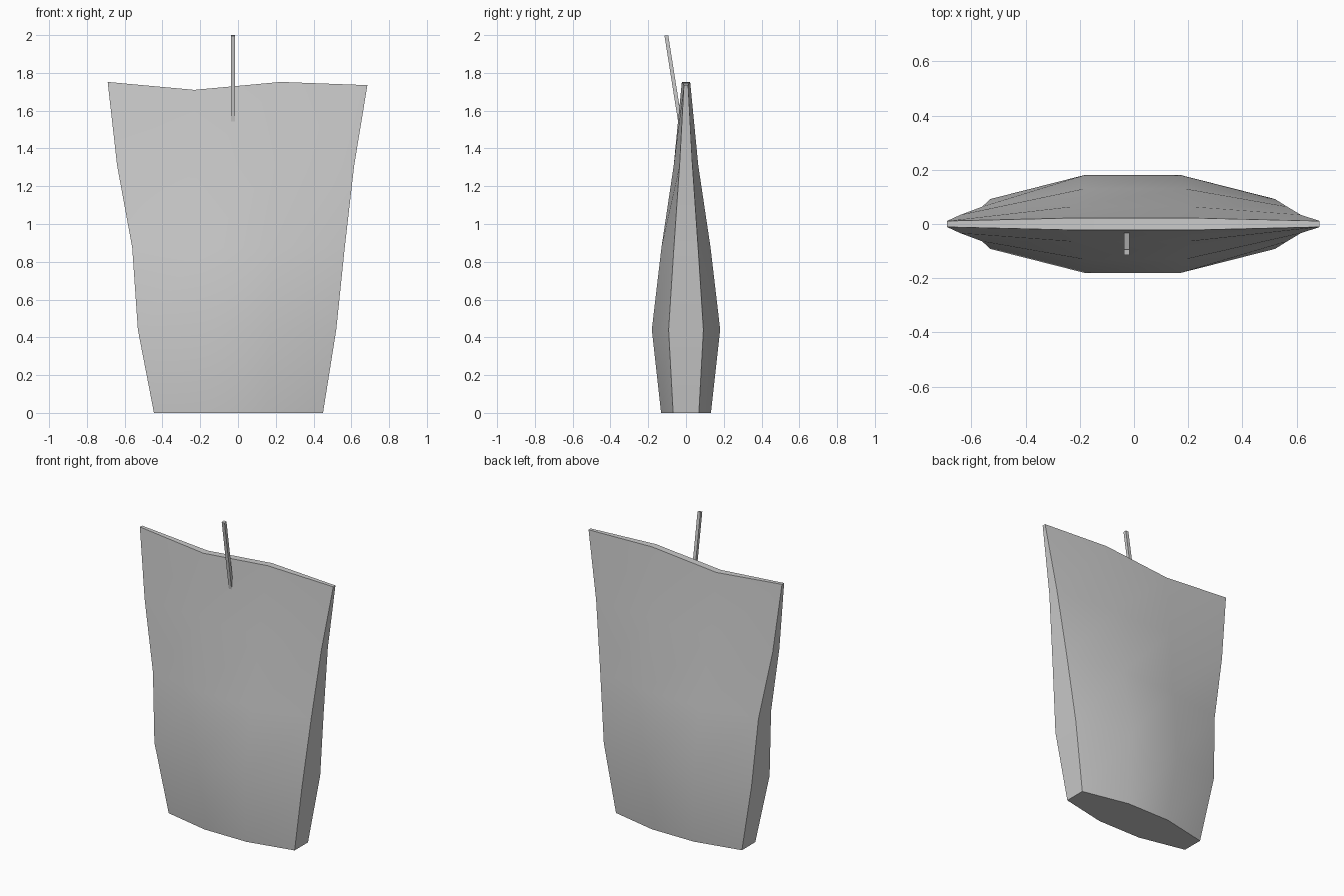
import bpy, bmesh, math
from mathutils import Vector, Matrix

cube = bpy.data.objects.get("Cube")
if cube:
    bpy.data.objects.remove(cube, do_unlink=True)


def material(name, color):
    m = bpy.data.materials.new(name)
    m.use_nodes = True
    m.diffuse_color = color
    m.node_tree.nodes["Principled BSDF"].inputs["Base Color"].default_value = color
    return m


def finish(name, bm, mat, smooth):
    bmesh.ops.recalc_face_normals(bm, faces=bm.faces)
    mesh = bpy.data.meshes.new(name)
    bm.to_mesh(mesh)
    bm.free()
    mesh.materials.append(mat)
    ob = bpy.data.objects.new(name, mesh)
    bpy.context.collection.objects.link(ob)
    if smooth:
        bpy.ops.object.select_all(action="DESELECT")
        ob.select_set(True)
        bpy.context.view_layer.objects.active = ob
        bpy.ops.object.shade_smooth_by_angle(angle=math.radians(30))
    return ob


grey = material("light grey", (0.6, 0.6, 0.6, 1))

# Pouch: rows of (height, right edge x, left edge x, middle depth, edge depth)
rows = [
    (0.0, -0.445, 0.45, 0.132, 0.068),
    (0.44, -0.53, 0.52, 0.181, 0.092),
    (0.875, -0.56, 0.565, 0.13, 0.064),
    (1.31, -0.64, 0.615, 0.065, 0.034),
    (1.74, -0.69, 0.685, 0.022, 0.011),
]
wavy_top = [1.752, 1.71, 1.752, 1.735]

bm = bmesh.new()
rings = []
for z, x0, x1, mid, edge in rows:
    depths = [edge, mid, mid, edge]
    pts = []
    for i, d in enumerate(depths):
        height = wavy_top[i] if z == rows[-1][0] else z
        pts.append((x0 + (x1 - x0) * i / 3, d, height))
    front = [bm.verts.new((x, -d, h)) for x, d, h in pts]
    back = [bm.verts.new((x, d, h)) for x, d, h in reversed(pts)]
    rings.append(front + back)

# Walls between neighbouring rings
for low, high in zip(rings, rings[1:]):
    for i in range(8):
        j = (i + 1) % 8
        bm.faces.new((low[i], low[j], high[j], high[i]))

# Flat base and wavy top seam, as strips across the thickness
for ring in (rings[0], rings[-1]):
    for i in range(3):
        bm.faces.new((ring[i], ring[i + 1], ring[6 - i], ring[7 - i]))
finish("pouch", bm, grey, True)

# Straw: a thin square rod leaning forward, pushed through the front
bottom, top = Vector((-0.026, -0.022, 1.48)), Vector((-0.026, -0.104, 1.998))
axis = top - bottom
bm = bmesh.new()
bmesh.ops.create_cube(bm, size=1)
turn = axis.to_track_quat("Z", "Y").to_matrix().to_4x4()
bmesh.ops.transform(
    bm, verts=bm.verts,
    matrix=Matrix.Translation((top + bottom) / 2) @ turn
    @ Matrix.Diagonal((0.02, 0.02, axis.length, 1)))
finish("straw", bm, grey, False)
